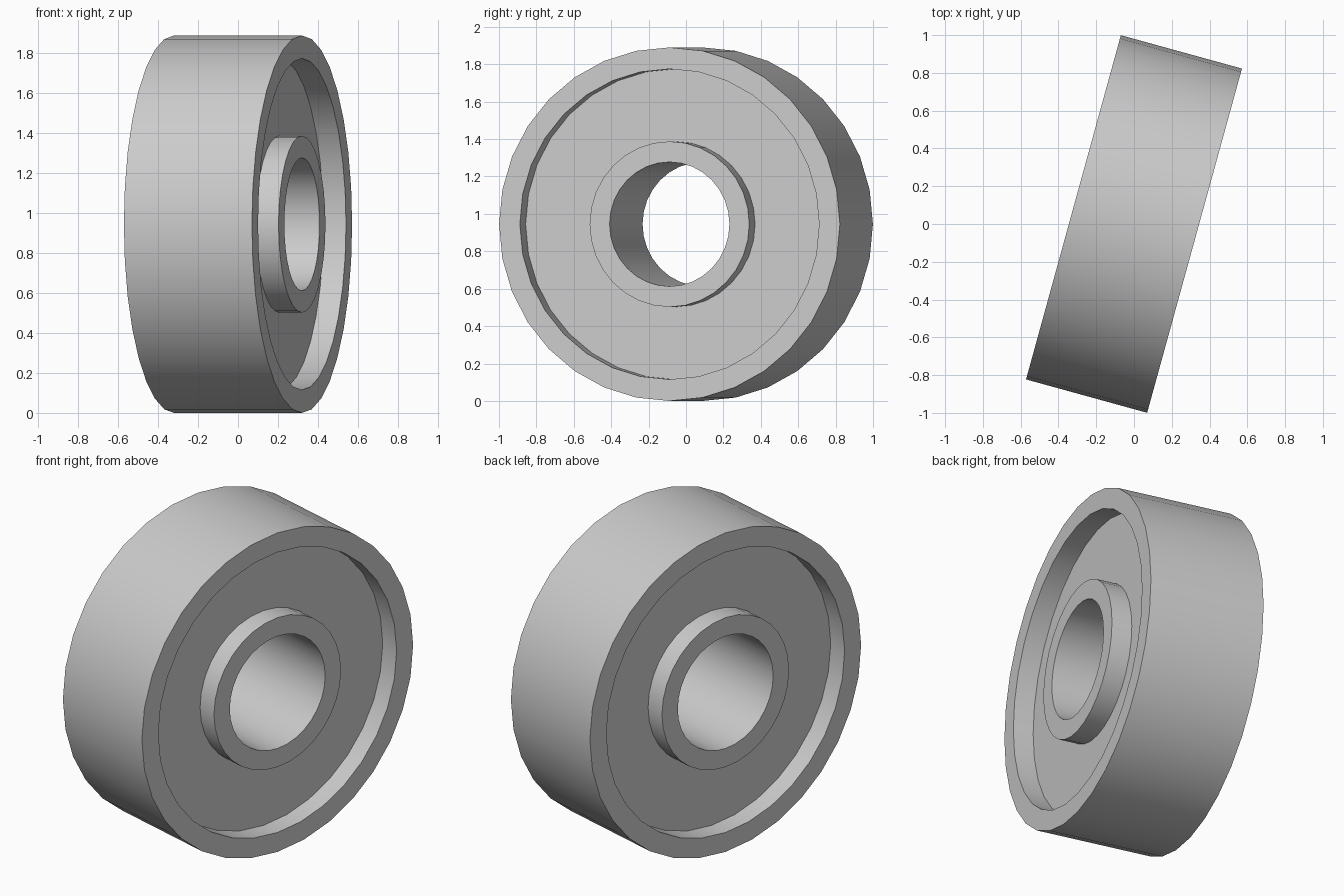
import bpy
import bmesh
import math
from mathutils import Matrix, Vector

cube = bpy.data.objects.get("Cube")
if cube:
    bpy.data.objects.remove(cube, do_unlink=True)

SIDES = 32
OUTER, RIM, HUB, BORE = 0.945, 0.83, 0.4425, 0.3325   # radii
HALF = 0.3325                                         # half the full width
FLOOR = HALF - 0.117                                  # half the web width
TURN = math.radians(-15.4)

# Plain grey metal
grey = bpy.data.materials.new("grey metal")
grey.use_nodes = True
colour = (0.6, 0.6, 0.6, 1)
grey.diffuse_color = colour
grey.node_tree.nodes["Principled BSDF"].inputs["Base Color"].default_value = colour

# Half profile (along the axle, radius), mirrored to make both faces alike
half = [(HALF, OUTER), (HALF, RIM), (FLOOR, RIM),
        (FLOOR, HUB), (HALF, HUB), (HALF, BORE)]
profile = half + [(-x, r) for x, r in reversed(half)]

# Rim, recessed web and hub turned as one solid around the axle
bm = bmesh.new()
verts = [bm.verts.new((x, 0, r)) for x, r in profile]
edges = [bm.edges.new((a, b)) for a, b in zip(verts, verts[1:] + verts[:1])]
bmesh.ops.spin(bm, geom=verts + edges, cent=Vector(), axis=Vector((1, 0, 0)),
               angle=math.tau, steps=SIDES, use_merge=False)
bmesh.ops.remove_doubles(bm, verts=bm.verts, dist=0.0005)
bmesh.ops.recalc_face_normals(bm, faces=bm.faces)

# Turn the axle and stand the wheel on the ground
bm.transform(Matrix.Translation((0, 0, OUTER)) @ Matrix.Rotation(TURN, 4, "Z"))
mesh = bpy.data.meshes.new("bearing_ring")
bm.to_mesh(mesh)
bm.free()
mesh.materials.append(grey)

ring = bpy.data.objects.new("bearing_ring", mesh)
bpy.context.collection.objects.link(ring)
bpy.ops.object.select_all(action="DESELECT")
ring.select_set(True)
bpy.context.view_layer.objects.active = ring
bpy.ops.object.shade_smooth_by_angle(angle=math.radians(30))
